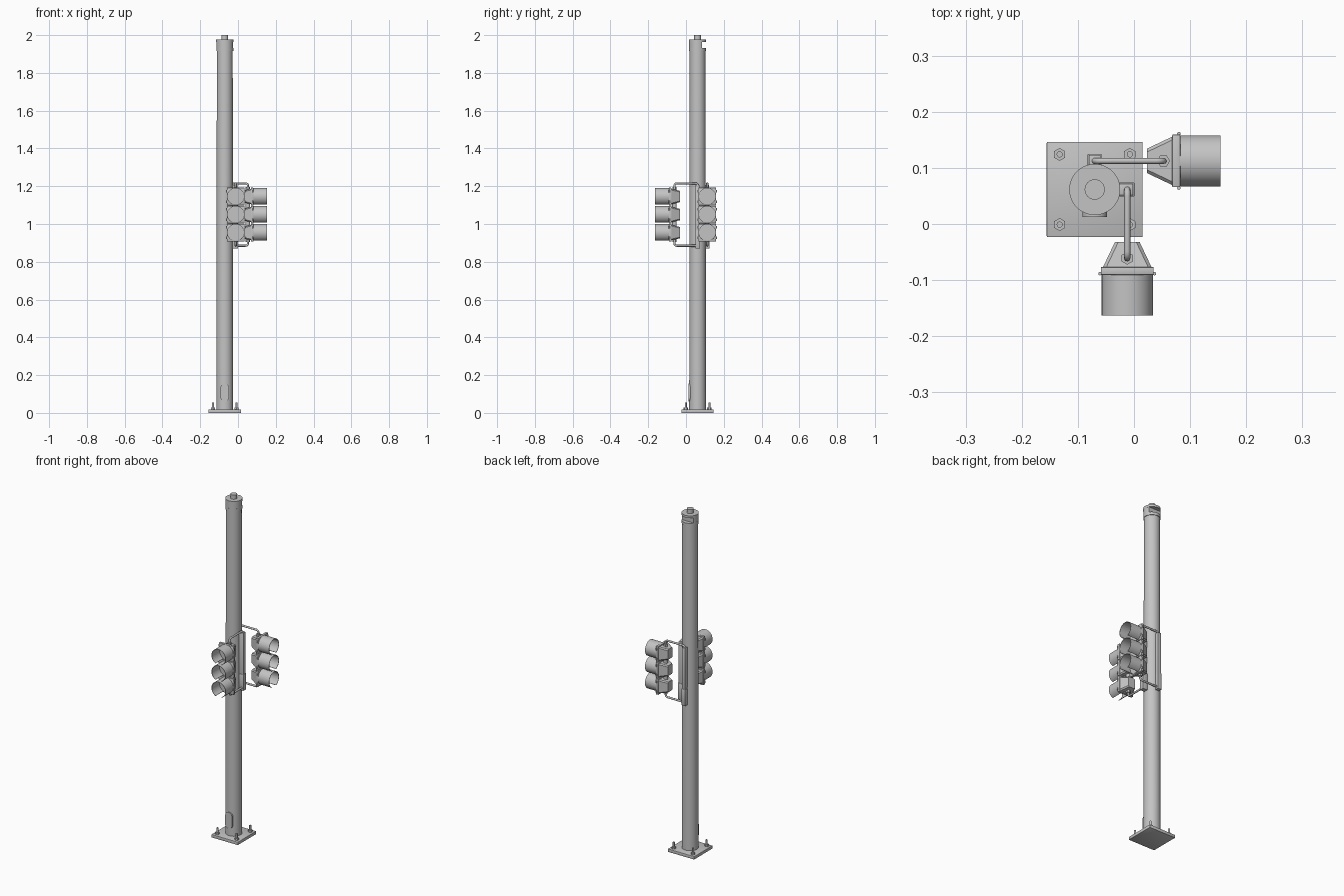
import bpy, bmesh, math
from mathutils import Vector, Matrix

if "Cube" in bpy.data.objects:
    bpy.data.objects.remove(bpy.data.objects["Cube"], do_unlink=True)

# Single metal colour
grey = bpy.data.materials.new("light grey metal")
grey.use_nodes = True
COL = (0.55, 0.55, 0.55, 1.0)
grey.diffuse_color = COL
grey.node_tree.nodes["Principled BSDF"].inputs["Base Color"].default_value = COL

PX, PY = -0.07, 0.0615          # pole axis
I = Matrix.Identity(4)


def finish(name, bm, matrix=I):
    bmesh.ops.recalc_face_normals(bm, faces=bm.faces)
    mesh = bpy.data.meshes.new(name)
    bm.to_mesh(mesh)
    bm.free()
    mesh.transform(matrix)
    mesh.materials.append(grey)
    mesh.shade_smooth()
    mesh.set_sharp_from_angle(angle=math.radians(32))
    ob = bpy.data.objects.new(name, mesh)
    bpy.context.collection.objects.link(ob)
    return ob


def box(name, lo, hi, matrix=I, bevel=0.0):
    bm = bmesh.new()
    lo, hi = Vector(lo), Vector(hi)
    bmesh.ops.create_cube(bm, size=1)
    for v in bm.verts:
        v.co = (lo + hi) / 2 + v.co * (hi - lo)
    if bevel:
        bmesh.ops.bevel(bm, geom=bm.edges[:], offset=bevel, segments=2,
                        profile=0.5, affect='EDGES')
    return finish(name, bm, matrix)


def cyl(name, x, y, z0, z1, r0, r1=None, sides=32, matrix=I):
    bm = bmesh.new()
    bmesh.ops.create_cone(bm, cap_ends=True, segments=sides, radius1=r0,
                          radius2=r0 if r1 is None else r1, depth=z1 - z0)
    bmesh.ops.translate(bm, verts=bm.verts, vec=(x, y, (z0 + z1) / 2))
    return finish(name, bm, matrix)


def prism(name, points, push, matrix=I):
    bm = bmesh.new()
    face = bm.faces.new([bm.verts.new(p) for p in points])
    new = bmesh.ops.extrude_face_region(bm, geom=[face], use_keep_orig=True)["geom"]
    bmesh.ops.translate(bm, vec=push,
                        verts=[g for g in new if isinstance(g, bmesh.types.BMVert)])
    return finish(name, bm, matrix)


def pipe(name, points, radius, matrix, sides=12):
    # sweep a circle along a path lying in the local yz plane
    bm = bmesh.new()
    pts = [Vector(p) for p in points]
    rings = []
    for i, p in enumerate(pts):
        t = (pts[min(i + 1, len(pts) - 1)] - pts[max(i - 1, 0)]).normalized()
        side = Vector((1, 0, 0))
        up = t.cross(side)
        rings.append([bm.verts.new(p + radius * (math.cos(a) * side + math.sin(a) * up))
                      for a in (2 * math.pi * k / sides for k in range(sides))])
    for a, b in zip(rings, rings[1:]):
        for k in range(sides):
            j = (k + 1) % sides
            bm.faces.new((a[k], a[j], b[j], b[k]))
    bm.faces.new(rings[0])
    bm.faces.new(rings[-1])
    return finish(name, bm, matrix)


def visor(name, z, y0, y1, r, matrix, gap=25, steps=40):
    # thin tunnel visor with a slot along its underside
    bm = bmesh.new()
    rows = []
    for i in range(steps + 1):
        a = math.radians(-90 + gap + (360 - 2 * gap) * i / steps)
        rows.append([bm.verts.new((q * math.cos(a), y, z + q * math.sin(a)))
                     for q, y in ((r, y0), (r, y1), (r - 0.002, y1), (r - 0.002, y0))])
    for a, b in zip(rows, rows[1:]):
        for k in range(4):
            j = (k + 1) % 4
            bm.faces.new((a[k], a[j], b[j], b[k]))
    bm.faces.new(rows[0])
    bm.faces.new(rows[-1])
    return finish(name, bm, matrix)


def housing(name, z, y_back, y_front, matrix):
    # tapered back shell of one lamp section
    bm = bmesh.new()
    rings = []
    for y, w, h in ((y_back, 0.022, 0.03), (y_front - 0.0, 0.044, 0.041)):
        c = 0.006
        rings.append([bm.verts.new((x, y, z + q)) for x, q in (
            (-w, -h + c), (-w, h - c), (-w + c, h), (w - c, h),
            (w, h - c), (w, -h + c), (w - c, -h), (-w + c, -h))])
    a, b = rings
    for k in range(8):
        j = (k + 1) % 8
        bm.faces.new((a[k], a[j], b[j], b[k]))
    bm.faces.new(a)
    bm.faces.new(b)
    return finish(name, bm, matrix)


# Base plate with anchor bolts
box("base_plate", (PX - 0.0855, PY - 0.085, 0), (PX + 0.0855, PY + 0.085, 0.018), bevel=0.002)
for sx in (-1, 1):
    for sy in (-1, 1):
        bx, by = PX + 0.0625 * sx, PY + 0.0625 * sy
        cyl("anchor_nut", bx, by, 0.017, 0.029, 0.0115, sides=6)
        cyl("anchor_bolt", bx, by, 0.017, 0.055, 0.0055, sides=12)

# Pole
cyl("pole", PX, PY, 0.017, 1.93, 0.0445, 0.042, sides=48)

# Access door, a rounded plate low on the front
door = []
for i in range(24):
    a = 2 * math.pi * (i + 0.5) / 24
    zc = 0.108 + (0.026 if math.sin(a) > 0 else -0.026)
    door.append((PX + 0.022 * math.cos(a), 0.0125, zc + 0.022 * math.sin(a)))
prism("access_door", door, (0, 0.02, 0))

# Pole cap: collar, slotted middle with a flat at the back, lid and top knob
cyl("cap_collar", PX, PY, 1.915, 1.932, 0.045, sides=48)
mid = []
for i in range(48):
    a = 2 * math.pi * i / 48
    if math.sin(a) < 0.5:
        mid.append((PX + 0.0445 * math.cos(a), PY + 0.0445 * math.sin(a), 1.93))
mid.sort(key=lambda p: (math.atan2(p[1] - PY, p[0] - PX) - math.pi / 2) % (2 * math.pi))
prism("cap_slot_core", mid, (0, 0, 0.035))
cyl("cap_lid", PX, PY, 1.963, 1.976, 0.0455, sides=48)
cyl("cap_knob", PX, PY, 1.975, 2.0, 0.018, sides=24)

# Two signal heads; local frame has the mounting bar at the origin, facing -y
ZC = 1.05
ARM = -0.1225
for tag, origin, turn in (("front", (-0.012, PY, 0), 0), ("left", (PX, 0.1125, 0), 90)):
    M = Matrix.Translation(origin) @ Matrix.Rotation(math.radians(turn), 4, 'Z')

    # Mounting bar and terminal box on the pole
    box(tag + "_mounting_bar", (-0.018, -0.0105, 0.87), (0.0105, 0.0105, 1.207), M, 0.001)
    box(tag + "_terminal_box", (-0.018, -0.0125, 0.87), (0.0125, 0.0125, 0.965), M, 0.001)

    # Upper and lower support pipes with rounded elbows
    for s, part in ((1, "upper"), (-1, "lower")):
        path = [(0, ARM, ZC + s * 0.11)]
        for i in range(7):
            a = math.radians(15 * i)
            path.append((0, ARM + 0.012 * (1 - math.cos(a)),
                         ZC + s * (0.153 + 0.012 * math.sin(a))))
        for i in range(7):
            a = math.radians(15 * i)
            path.append((0, -0.012 + 0.012 * math.sin(a),
                         ZC + s * (0.153 + 0.012 * math.cos(a))))
        path.append((0, 0, ZC + s * 0.145))
        pipe(f"{tag}_{part}_pipe", path, 0.0055, M)
        z = sorted((ZC + s * 0.125, ZC + s * 0.145))
        cyl(f"{tag}_{part}_pipe_nut", 0, ARM, z[0], z[1], 0.0115, sides=6, matrix=M)

    # Coupling through the three sections
    cyl(tag + "_section_coupling", 0, ARM, 0.925, 1.175, 0.012, sides=16, matrix=M)

    # Three lamp sections
    for k in (-1, 0, 1):
        z = ZC + 0.0955 * k
        housing(f"{tag}_lamp_housing", z, -0.0935, -0.14, M)
        box(f"{tag}_lamp_door", (-0.047, -0.1525, z - 0.0465),
            (0.047, -0.138, z + 0.0465), M, 0.002)
        lens = [(0.041 * math.cos(math.pi * i / 16), -0.15,
                 z + 0.041 * math.sin(math.pi * i / 16)) for i in range(32)]
        prism(f"{tag}_lens", lens, (0, -0.006, 0), M)
        visor(f"{tag}_visor", z, -0.2245, -0.15, 0.0457, M)
        # Hinges and latches on both edges of the door
        for sx in (-1, 1):
            for dz in (-0.028, 0.028):
                cyl(f"{tag}_hinge_pin", 0.0485 * sx, -0.15, z + dz - 0.006,
                    z + dz + 0.006, 0.0032, sides=10, matrix=M)
